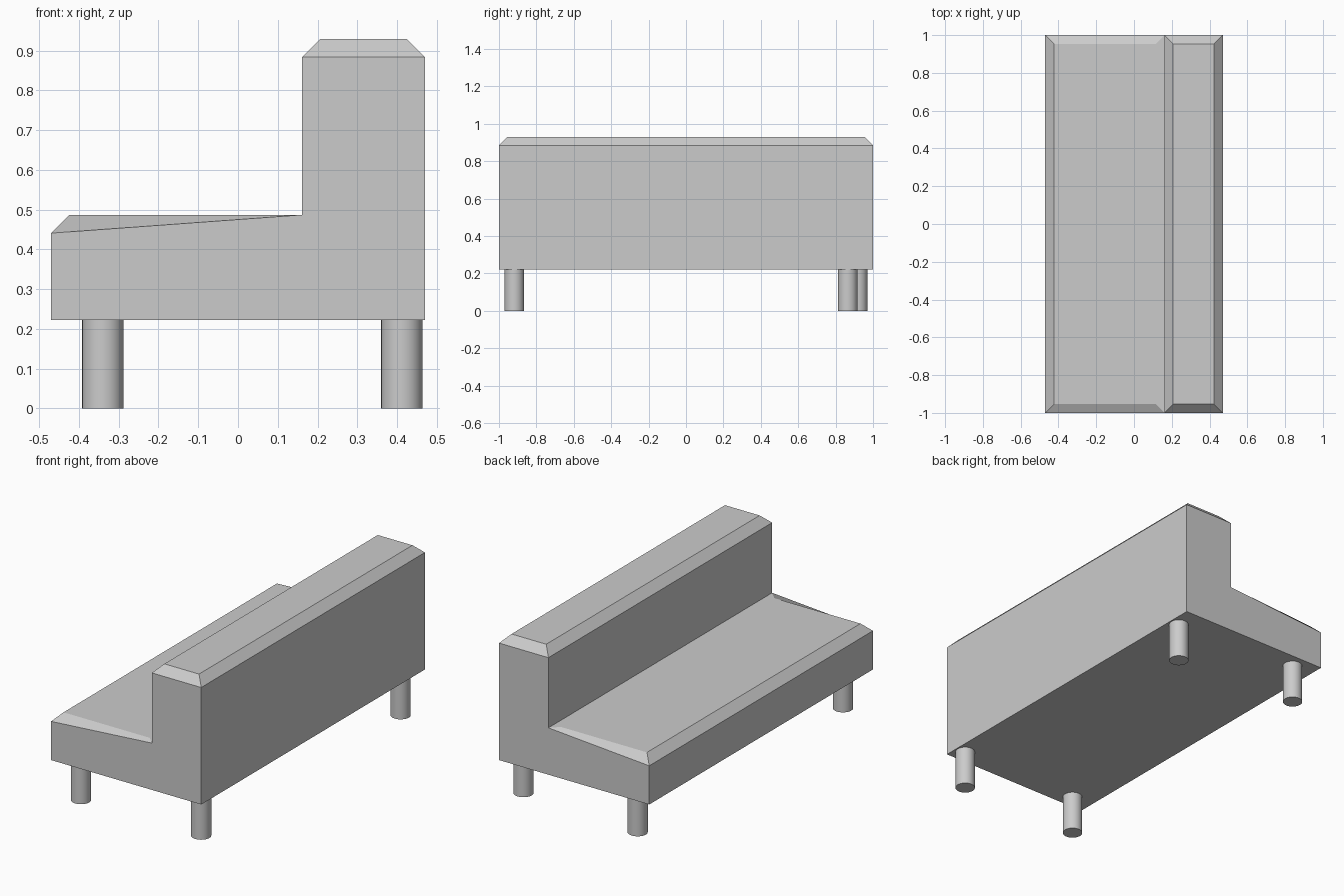
import bpy, bmesh, math

if "Cube" in bpy.data.objects:
    bpy.data.objects.remove(bpy.data.objects["Cube"])

X0, XB, X1 = -0.47, 0.161, 0.47      # seat front, backrest front, backrest rear
Z0, ZS, ZB = 0.222, 0.487, 0.93      # underside, seat top, backrest top
BEVEL = 0.046

# Sofa body: two blocks side by side, the rear one extruded up into a backrest
bm = bmesh.new()
cols = [(X0, Z0), (XB, Z0), (X1, Z0), (X1, ZS), (X1, ZB), (XB, ZB), (XB, ZS), (X0, ZS)]
near, far = [[bm.verts.new((x, y, z)) for x, z in cols] for y in (-1, 1)]
quads = [(0, 1, 6, 7), (1, 2, 3, 6), (6, 3, 4, 5)]
for q in quads:
    bm.faces.new([near[i] for i in q])
    bm.faces.new([far[i] for i in reversed(q)])
for i in range(8):
    j = (i + 1) % 8
    bm.faces.new((near[j], near[i], far[i], far[j]))
bmesh.ops.recalc_face_normals(bm, faces=bm.faces)

# Chamfer the outline of the seat top and the backrest top
tops = [f for f in bm.faces if f.normal.z > 0.9]
edges = list({e for f in tops for e in f.edges})
bmesh.ops.bevel(bm, geom=edges, offset=BEVEL, offset_type='OFFSET', segments=1,
                profile=0.5, affect='EDGES', clamp_overlap=True)
mesh = bpy.data.meshes.new("sofa_body")
bm.to_mesh(mesh)
bm.free()
bpy.context.collection.objects.link(bpy.data.objects.new("sofa_body", mesh))


# Round legs
def leg(name, x, y):
    bpy.ops.mesh.primitive_cylinder_add(vertices=32, radius=0.052, depth=Z0,
                                        location=(x, y, Z0 / 2))
    bpy.context.object.name = name
    bpy.ops.object.shade_smooth_by_angle(angle=math.radians(30))


leg("seat_leg_near", -0.34, -0.918)
leg("seat_leg_far", -0.34, 0.918)
leg("back_leg_near", 0.412, -0.918)
leg("back_leg_far", 0.412, 0.865)
